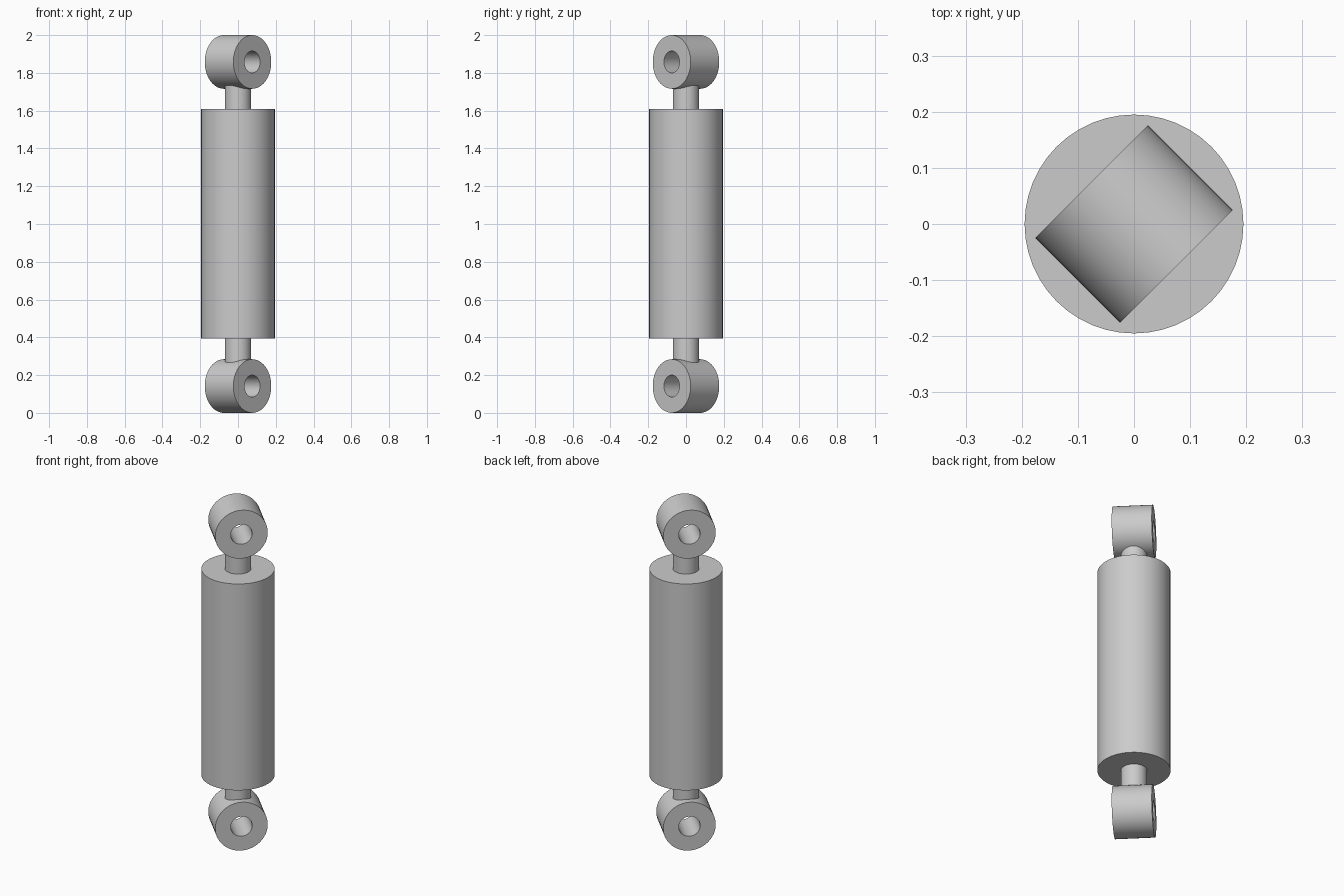
import bpy
from math import radians
from mathutils import Matrix

cube = bpy.data.objects.get("Cube")
if cube:
    bpy.data.objects.remove(cube, do_unlink=True)

grey = bpy.data.materials.new("light_grey_metal")
grey.use_nodes = True
colour = (0.6, 0.6, 0.6, 1)
grey.diffuse_color = colour
grey.node_tree.nodes["Principled BSDF"].inputs["Base Color"].default_value = colour

BODY_R, ROD_R, EYE_R, HOLE_R = 0.195, 0.07, 0.142, 0.058
EYE_WIDTH = 0.214


def finish(obj, name):
    obj.name = name
    obj.data.materials.append(grey)
    bpy.ops.object.select_all(action="DESELECT")
    obj.select_set(True)
    bpy.context.view_layer.objects.active = obj
    bpy.ops.object.shade_smooth_by_angle(angle=radians(30))
    return obj


def upright_cylinder(name, radius, bottom, top):
    bpy.ops.mesh.primitive_cylinder_add(
        vertices=48, radius=radius, depth=top - bottom,
        location=(0, 0, (bottom + top) / 2))
    return finish(bpy.context.object, name)


def eyelet(name, z):
    """Thick ring with a bored hole, lying on the front-left diagonal."""
    steps = 48
    h = EYE_WIDTH / 2
    profile = [(HOLE_R, -h), (EYE_R, -h), (EYE_R, h), (HOLE_R, h)]
    n = len(profile)
    verts, faces = [], []
    for i in range(steps):
        spin = Matrix.Rotation(radians(360 * i / steps), 3, "Z")
        verts += [spin @ Matrix.Translation((r, 0, w)).translation for r, w in profile]
        j = (i + 1) % steps
        for k in range(n):
            m = (k + 1) % n
            faces.append((i * n + k, j * n + k, j * n + m, i * n + m))
    mesh = bpy.data.meshes.new(name)
    mesh.from_pydata(verts, [], faces)
    obj = bpy.data.objects.new(name, mesh)
    bpy.context.collection.objects.link(obj)
    obj.location = (0, 0, z)
    obj.rotation_euler = (radians(90), 0, radians(45))
    return finish(obj, name)


# Damper body
upright_cylinder("damper_body", BODY_R, 0.395, 1.608)

# Short rods reaching into the eyelets
upright_cylinder("lower_rod", ROD_R, 0.23, 0.395)
upright_cylinder("upper_rod", ROD_R, 1.608, 1.77)

# Mounting eyelets
eyelet("lower_eyelet", EYE_R)
eyelet("upper_eyelet", 2 - EYE_R)
